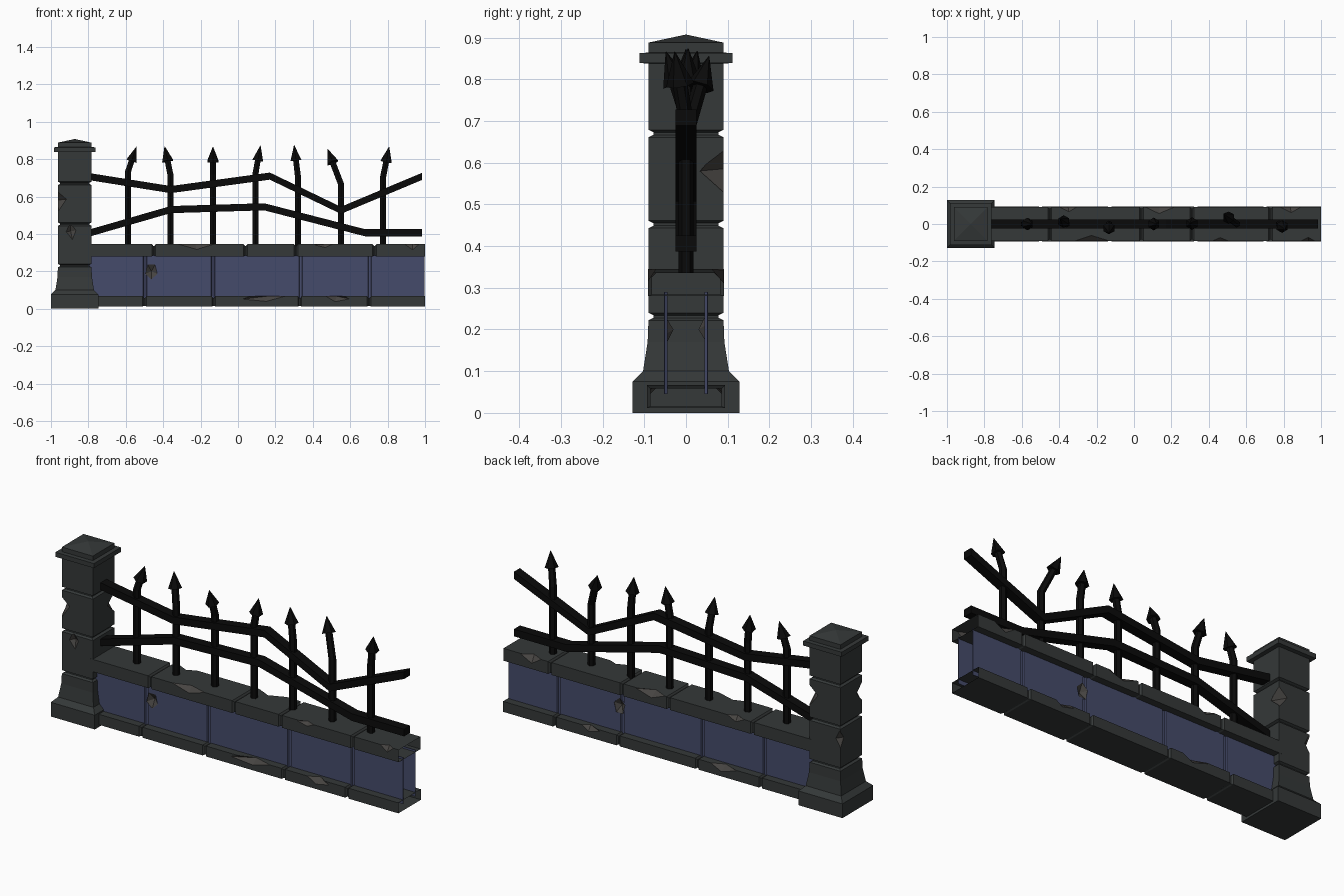
import bpy, bmesh, math, random
from mathutils import Vector, Matrix

if "Cube" in bpy.data.objects:
    bpy.data.objects.remove(bpy.data.objects["Cube"])

random.seed(4)


def material(name, rgb):
    m = bpy.data.materials.new(name)
    m.diffuse_color = (*rgb, 1)
    m.use_nodes = True
    m.node_tree.nodes["Principled BSDF"].inputs["Base Color"].default_value = m.diffuse_color
    return m


STONE = material("stone", (0.035, 0.040, 0.040))
CHIP = material("chipped_stone", (0.062, 0.058, 0.054))
PANEL = material("blue_panel", (0.060, 0.070, 0.145))
IRON = material("iron", (0.003, 0.003, 0.003))


def finish(name, bm, mat, recalc=True):
    if recalc:
        bmesh.ops.recalc_face_normals(bm, faces=bm.faces)
    me = bpy.data.meshes.new(name)
    bm.to_mesh(me)
    bm.free()
    me.materials.append(mat)
    ob = bpy.data.objects.new(name, me)
    bpy.context.collection.objects.link(ob)
    return ob


def loft(name, rings, mat):
    """Skin a list of equal-length rings and cap both ends."""
    bm = bmesh.new()
    vs = [[bm.verts.new(p) for p in r] for r in rings]
    n = len(rings[0])
    for a, b in zip(vs, vs[1:]):
        for i in range(n):
            j = (i + 1) % n
            bm.faces.new((a[i], a[j], b[j], b[i]))
    bm.faces.new(vs[0])
    bm.faces.new(vs[-1])
    return finish(name, bm, mat)


def cut(ob, cutter):
    mod = ob.modifiers.new("cut", 'BOOLEAN')
    mod.operation = 'DIFFERENCE'
    mod.solver = 'EXACT'
    mod.material_mode = 'TRANSFER'
    mod.object = cutter
    bpy.context.view_layer.objects.active = ob
    bpy.ops.object.modifier_apply(modifier=mod.name)
    bpy.data.objects.remove(cutter)


def chip(ob, spots):
    """Knock faceted chips out of a part: (x, y, z, sx, sy, sz) octahedra."""
    bm = bmesh.new()
    for x, y, z, sx, sy, sz in spots:
        tilt = Matrix.Rotation(random.uniform(-0.2, 0.2), 4, 'Y')
        m = Matrix.Translation((x, y, z)) @ tilt @ Matrix.Diagonal((sx, sy, sz, 1))
        r = bmesh.ops.create_uvsphere(bm, u_segments=4, v_segments=2, radius=1, matrix=m)
        for v in r["verts"]:
            v.co.x += random.uniform(-0.12, 0.12) * sx
    cut(ob, finish("cutter", bm, CHIP))


# Pillar: square rings up a profile, with V grooves between blocks
PX = -0.873
profile = [(.128, 0), (.128, .075), (.103, .1), (.092, .17), (.09, .222)]
for z in (.231, .452, .67):
    profile += [(.09, z - .009), (.078, z - .003), (.078, z + .003), (.09, z + .009)]
profile.pop(4)
profile += [(.09, .838), (.112, .839), (.112, .863), (.09, .864), (.09, .888), (.002, .907)]
pillar = loft("pillar", [[(PX + sx * h, sy * h, z) for sx, sy in ((-1, -1), (1, -1), (1, 1), (-1, 1))]
                         for h, z in profile], STONE)
chip(pillar, [
    (PX - .09, -.09, .58, .05, .05, .055),
    (PX + .09, .09, .58, .045, .06, .055),
    (PX - .02, -.09, .415, .025, .02, .045),
    (PX - .09, .09, .39, .03, .03, .045),
])


# Coping and footing: hollow, open-ended box sections with notched seams
def slab(name, h, z0, z1, seams, chips):
    stations = [(-.80, 0)]
    for s in seams:
        stations += [(s - .010, 0), (s - .003, .009), (s + .003, .009), (s + .010, 0)]
    stations.append((1.0, 0))
    rings = []
    for x, d in stations:
        a = h - d
        rings.append([(x, -a, z0 + d * .4), (x, a, z0 + d * .4), (x, a, z1 - d), (x, -a, z1 - d)])
    ob = loft(name, rings, STONE)
    chip(ob, chips)
    bm = bmesh.new()
    bm.from_mesh(ob.data)
    ends = [f for f in bm.faces if abs(f.normal.x) > .99
            and (f.calc_center_median().x > .995 or f.calc_center_median().x < -.795)]
    bmesh.ops.delete(bm, geom=ends, context='FACES')
    bm.to_mesh(ob.data)
    bm.free()


slab("coping", .091, .28, .345, (-.45, .04, .31, .73), [
    (-.22, -.091, .345, .10, .03, .028),
    (.46, -.091, .345, .05, .018, .018),
    (.14, .091, .345, .08, .035, .03),
    (.84, .091, .345, .06, .03, .035),
    (-.35, .091, .345, .05, .025, .025),
    (.93, -.091, .345, .04, .02, .03),
])
slab("footing", .094, .012, .067, (-.5, -.13, .33, .70), [
    (.16, -.094, .067, .15, .03, .028),
    (.52, -.094, .067, .08, .03, .03),
    (-.28, .094, .067, .08, .03, .03),
    (.50, .094, .067, .06, .025, .025),
])

# Thin blue panels front and back, grooved at the seams, each with one dent
for side, label, dx in ((-1, "front", -.463), (1, "back", .35)):
    line = [(-.80, .053)]
    for s in (-.497, -.134, .335, .705):
        line += [(s - .010, .053), (s - .006, .047), (s + .006, .047), (s + .010, .053)]
    line.append((.998, .053))
    panel = loft(label + "_panel", [[(x, side * y, .045), (x, side * y, .29),
                                     (x, side * (y - .003), .29), (x, side * (y - .003), .045)]
                                    for x, y in line], PANEL)
    face = Matrix.Rotation(side * math.pi / 2, 4, 'X')
    shape = Matrix.Diagonal((.034, .045, 1, 1))
    # hole through the sheet
    bm = bmesh.new()
    bmesh.ops.create_cone(bm, cap_ends=True, segments=5, radius1=.97, radius2=.97, depth=.03,
                          matrix=Matrix.Translation((dx, side * .053, .2)) @ face @ shape)
    cut(panel, finish("cutter", bm, CHIP))
    # faceted hollow behind it
    bm = bmesh.new()
    bmesh.ops.create_cone(bm, cap_ends=False, segments=5, radius1=1, radius2=.02, depth=.022,
                          matrix=Matrix.Translation((dx, side * .0415, .2)) @ face @ shape)
    bmesh.ops.reverse_faces(bm, faces=bm.faces)
    finish(label + "_panel_dent", bm, CHIP, recalc=False)


# Bent rails
def rail(name, pts):
    loft(name, [[(x, -.025, z - .019), (x, .025, z - .019), (x, .025, z + .019), (x, -.025, z + .019)]
                for x, z in pts], IRON)


rail("upper_rail", [(-.80, .707), (-.36, .637), (.17, .709), (.55, .526), (.985, .708)])
rail("lower_rail", [(-.80, .403), (-.36, .53), (.14, .545), (.68, .406), (.985, .406)])


# Hexagonal pickets: straight shaft, bent neck, spear head
def hexagon(c, d, r):
    q = Vector((0, 0, 1)).rotation_difference(d)
    return [c + q @ Vector((r * math.cos(a), r * math.sin(a), 0))
            for a in (math.pi / 2 + i * math.pi / 3 for i in range(6))]


pickets = [  # base x, bend z, tip x, tip y, tip z
    (-.588, .733, -.543, 0, .866), (-.36, .71, -.392, .027, .868), (-.134, .72, -.134, -.048, .866),
    (.094, .725, .120, 0, .872), (.32, .71, .300, .005, .874), (.55, .668, .478, .055, .855),
    (.775, .70, .808, -.027, .866),
]
up = Vector((0, 0, 1))
for i, (x, bz, tx, ty, tz) in enumerate(pickets):
    base, bend, tip = Vector((x, 0, .335)), Vector((x, 0, bz)), Vector((tx, ty, tz))
    d = (tip - bend).normalized()
    neck = tip - d * .082
    loft(f"picket_{i + 1}", [hexagon(base, up, .0185), hexagon(bend, (up + d).normalized(), .0185),
                             hexagon(neck, d, .0175), hexagon(neck, d, .034),
                             hexagon(tip, d, .001)], IRON)
